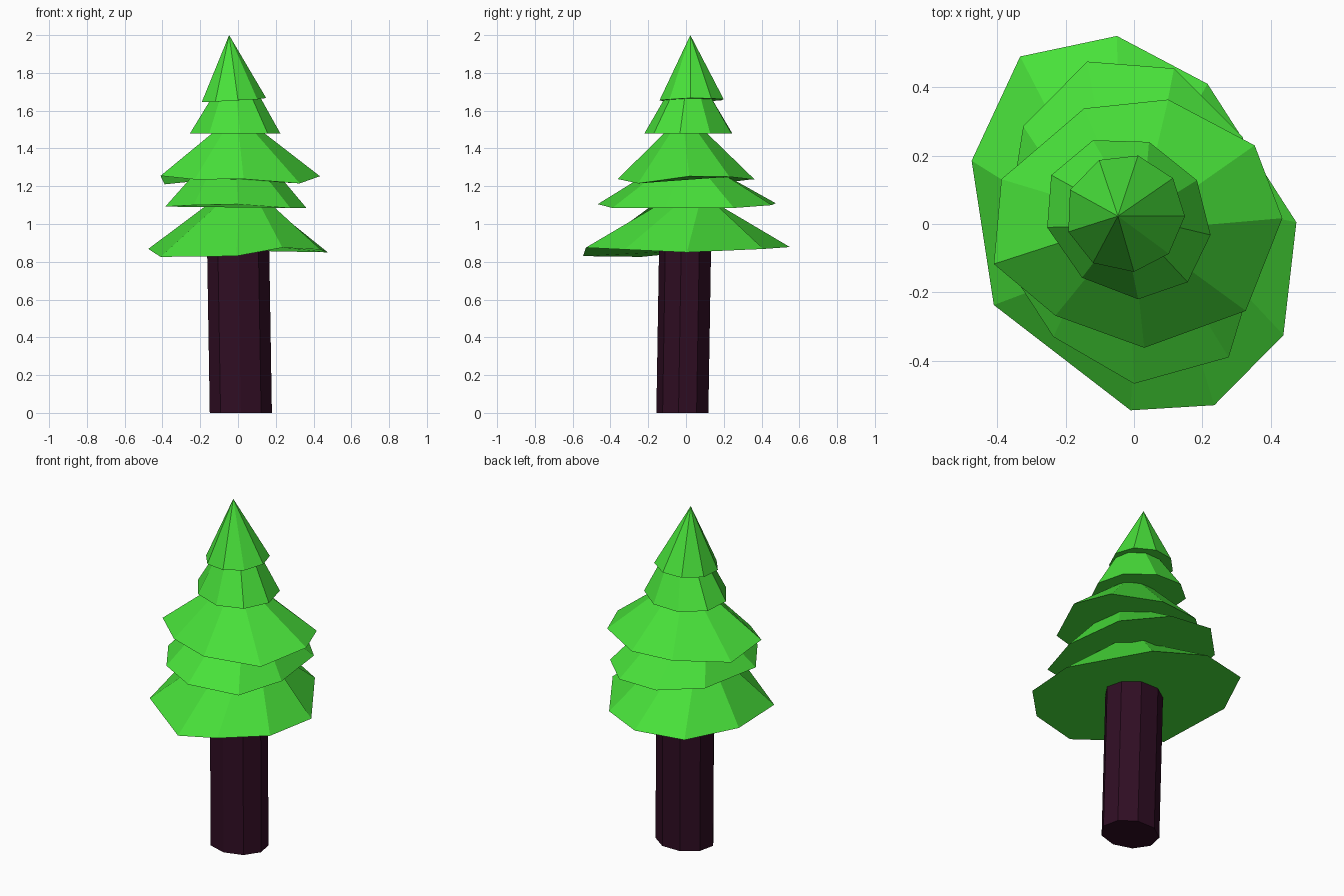
import bpy
import bmesh
from math import cos, sin, radians
from mathutils import Vector

default_cube = bpy.data.objects.get("Cube")
if default_cube:
    bpy.data.objects.remove(default_cube, do_unlink=True)

SIDES = 9


def make_material(name, colour):
    material = bpy.data.materials.new(name)
    material.use_nodes = True
    material.diffuse_color = (*colour, 1)
    material.node_tree.nodes["Principled BSDF"].inputs["Base Color"].default_value = (*colour, 1)
    return material


def ring(centre, radius_x, radius_y):
    """Regular ring of points, starting at the front and turning to the left."""
    angles = [radians(360 * step / SIDES - 90) for step in range(SIDES)]
    return [Vector(centre) + Vector((radius_x * cos(a), radius_y * sin(a), 0)) for a in angles]


def make_solid(name, lower, upper, material):
    """Closed solid from a lower rim to an upper rim, or to a single tip."""
    bm = bmesh.new()
    base = [bm.verts.new(point) for point in lower]
    top = [bm.verts.new(point) for point in upper]
    bm.faces.new(base[::-1])
    if len(top) > 1:
        bm.faces.new(top)
    for i in range(SIDES):
        j = (i + 1) % SIDES
        if len(top) > 1:
            bm.faces.new((base[i], base[j], top[j], top[i]))
        else:
            bm.faces.new((base[i], base[j], top[0]))
    bmesh.ops.recalc_face_normals(bm, faces=bm.faces[:])
    mesh = bpy.data.meshes.new(name)
    bm.to_mesh(mesh)
    bm.free()
    mesh.materials.append(material)
    obj = bpy.data.objects.new(name, mesh)
    bpy.context.scene.collection.objects.link(obj)
    return obj


leaf_green = make_material("leaf_green", (0.065, 0.75, 0.042))
bark_brown = make_material("bark_brown", (0.029, 0.004, 0.017))

# Trunk, leaning slightly
make_solid("trunk",
           ring((0.015, -0.015, 0), 0.167, 0.142),
           ring((0, 0, 0.92), 0.167, 0.142), bark_brown)

# Irregular hand-shaped rims of the foliage tiers, from the front vertex round
bottom_rim = [(-.01, -.545, .83), (.235, -.53, .875), (.437, -.325, .865),
              (.475, .005, .85), (.215, .41, .868), (-.05, .55, .878),
              (-.333, .49, .875), (-.475, .185, .868), (-.41, -.237, .826)]
make_solid("foliage_bottom", bottom_rim,
           ring((.01, 0, 1.12), .15, .15), leaf_green)

lower_rim = [(0, -.467, 1.105), (.277, -.39, 1.085), (.362, -.11, 1.085),
             (.318, .254, 1.085), (.117, .455, 1.1), (-.137, .475, 1.11),
             (-.324, .286, 1.1), (-.385, -.1, 1.092), (-.236, -.33, 1.1)]
make_solid("foliage_lower", lower_rim,
           ring((-.01, 0, 1.27), .22, .2), leaf_green)

middle_rim = [(.03, -.362, 1.238), (.327, -.254, 1.215), (.434, .017, 1.253),
              (.353, .23, 1.25), (.1, .364, 1.235), (-.146, .338, 1.235),
              (-.388, .131, 1.21), (-.41, -.117, 1.255), (-.23, -.268, 1.236)]
make_solid("foliage_middle", middle_rim,
           ring((0, 0, 1.52), .09, .075), leaf_green)

upper_rim = [(.012, -.22, 1.48), (.157, -.17, 1.48), (.224, -.032, 1.48),
             (.184, .128, 1.48), (.044, .24, 1.48), (-.12, .245, 1.48),
             (-.242, .143, 1.48), (-.254, -.01, 1.48), (-.152, -.157, 1.48)]
make_solid("foliage_upper", upper_rim,
           ring((-.01, .015, 1.67), .13, .125), leaf_green)

crown_rim = [(0, -.14, 1.655), (.102, -.087, 1.66), (.149, .023, 1.667),
             (.114, .134, 1.665), (.012, .2, 1.66), (-.102, .187, 1.655),
             (-.187, .1, 1.648), (-.192, -.023, 1.645), (-.12, -.114, 1.648)]
make_solid("foliage_crown", crown_rim, [(-.047, .023, 2)], leaf_green)
